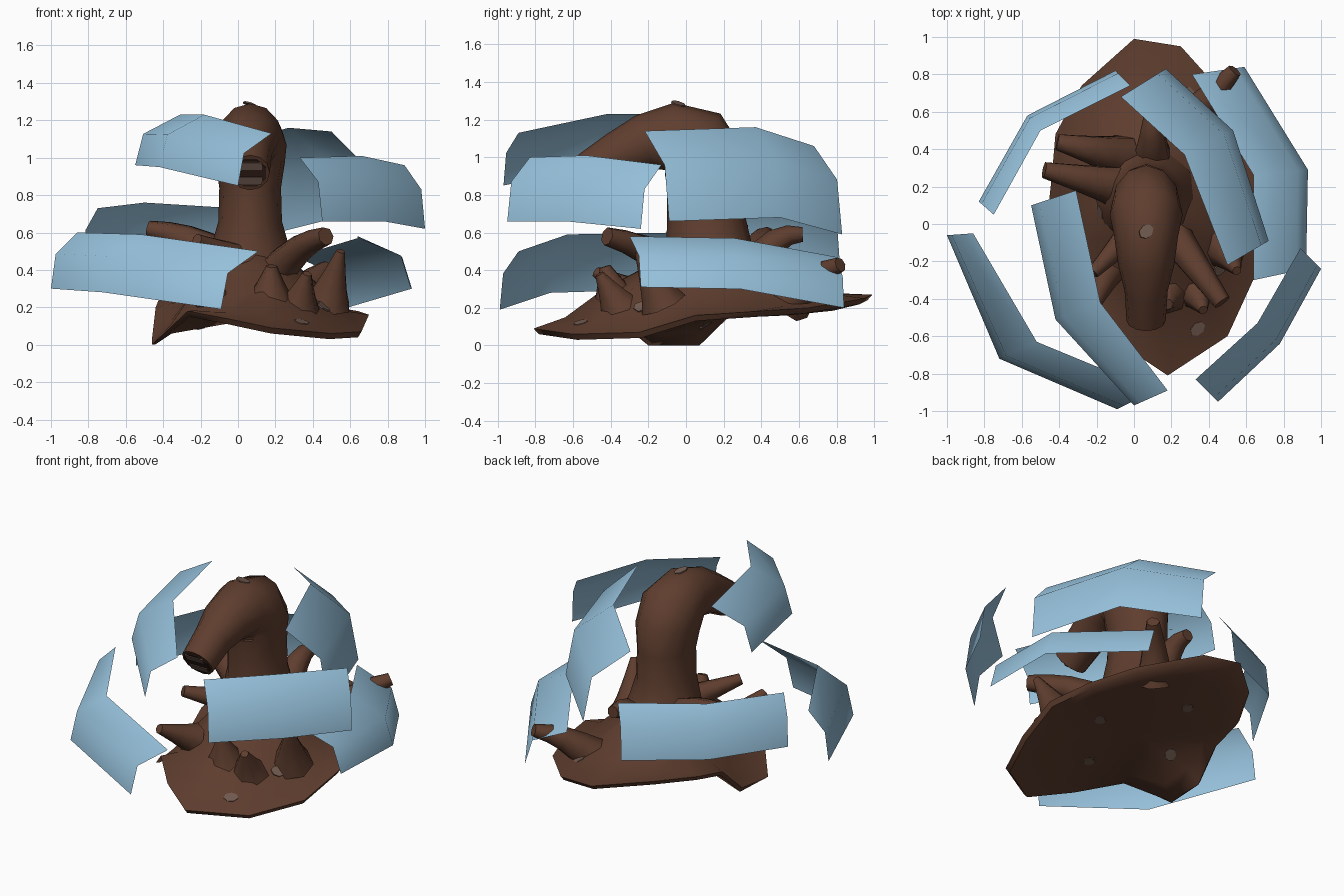
import bpy, bmesh, math, random
from mathutils import Vector
from mathutils.bvhtree import BVHTree

if "Cube" in bpy.data.objects:
    bpy.data.objects.remove(bpy.data.objects["Cube"])

random.seed(4)


def material(name, rgb):
    m = bpy.data.materials.new(name)
    m.diffuse_color = (*rgb, 1)
    m.use_nodes = True
    m.node_tree.nodes["Principled BSDF"].inputs["Base Color"].default_value = m.diffuse_color
    return m


MUD = material("mud brown", (0.115, 0.048, 0.028))
PEBBLE = material("pebble grey brown", (0.17, 0.105, 0.08))
DARK = material("mouth dark", (0.035, 0.016, 0.011))
BLUE = material("water blue", (0.31, 0.54, 0.72))


def make(name, verts, faces, mat, angle=60, solid=True):
    me = bpy.data.meshes.new(name)
    me.from_pydata([tuple(v) for v in verts], [], faces)
    if solid:
        bm = bmesh.new()
        bm.from_mesh(me)
        bmesh.ops.recalc_face_normals(bm, faces=bm.faces)
        bm.to_mesh(me)
        bm.free()
    me.materials.append(mat)
    ob = bpy.data.objects.new(name, me)
    bpy.context.collection.objects.link(ob)
    bpy.context.view_layer.objects.active = ob
    ob.select_set(True)
    bpy.ops.object.shade_smooth_by_angle(angle=math.radians(angle))
    ob.select_set(False)
    return ob


def bridge(rings, n):
    """Quads between consecutive rings of n vertices."""
    return [(r * n + i, r * n + (i + 1) % n, (r + 1) * n + (i + 1) % n, (r + 1) * n + i)
            for r in range(rings - 1) for i in range(n)]


def tube(name, pts, radii, side, n):
    """Closed tube through pts with (side, other) radii at each point."""
    verts = []
    for k, (p, (ra, rb)) in enumerate(zip(pts, radii)):
        t = (pts[min(k + 1, len(pts) - 1)] - pts[max(k - 1, 0)]).normalized()
        up = t.cross(side).normalized()
        for i in range(n):
            a = math.tau * i / n
            verts.append(p + side * math.cos(a) * ra + up * math.sin(a) * rb)
    last = (len(pts) - 1) * n
    faces = bridge(len(pts), n) + [tuple(range(n)), tuple(range(last, last + n))]
    return make(name, verts, faces, MUD)


def limb(name, root, tip, r0, r1, arch=0.0):
    """Tapered limb bowed upward by arch."""
    a, b = Vector(root), Vector(tip)
    run = b - a
    steps = [k / 4 for k in range(5)]
    pts = [a + run * t + Vector((0, 0, arch * math.sin(math.pi * t))) for t in steps]
    radii = [(r0 + (r1 - r0) * t ** 0.8,) * 2 for t in steps]
    return tube(name, pts, radii, Vector((-run.y, run.x, 0)).normalized(), 7)


# Sprawling mud base: rim outline, rings climbing to the trunk, thin underside
rim = [(.18, -.81, .09), (.5, -.6, .06), (.66, -.25, .07), (.70, .05, .16), (.64, .35, .18),
       (.52, .65, .2), (.25, .95, .25), (0, .99, .27), (-.28, .74, .28), (-.42, .48, .25),
       (-.44, .25, .2), (-.46, .07, .03), (-.46, -.2, .0), (-.27, -.42, .18), (-.06, -.65, .14)]
core = Vector((.07, .12, 0))
n = len(rim)
verts = []
for f, blend, z in ((.8, .5, .12), (.97, 1, -.03), (1, 1, 0), (.82, .5, .24), (.6, .2, .32),
                    (.36, 0, .42), (.2, 0, .5)):
    for x, y, rz in rim:
        p = core.lerp(Vector((x, y, 0)), f)
        wob = random.uniform(-.03, .03) if .3 < f < .9 and z > .2 else 0
        p.z = max(rz + z if blend == 1 else rz * blend + z * (1 - blend) + wob, 0)
        verts.append(p)
verts.append(Vector((.1, .1, .14)))
faces = bridge(7, n) + [tuple(range(6 * n, 7 * n))]
faces += [(i, (i + 1) % n, 7 * n) for i in range(n)]
body = [make("mud_base", verts, faces, MUD)]

# Thick trunk arching forward into a blunt snout: y, z, width, depth
spine = [(.14, .36, .27, .28), (.12, .52, .21, .23), (.11, .66, .17, .21), (.11, .84, .165, .21),
         (.10, .97, .185, .22), (.05, 1.07, .195, .21), (-.07, 1.11, .17, .18),
         (-.22, 1.08, .15, .15), (-.36, 1.015, .115, .125), (-.515, .92, .105, .11)]
right = Vector((1, 0, 0))
body.append(tube("trunk_and_head", [Vector((.065, s[0], s[1])) for s in spine],
                 [s[2:] for s in spine], right, 12))


def plate(name, mid, u, v, normal, ru, rv, mat, sides):
    """Thin polygon plate lying on a surface."""
    ring = []
    for h in (-.004, .004):
        for i in range(sides):
            a = math.tau * (i + .5) / sides
            ring.append(mid + u * math.cos(a) * ru + v * math.sin(a) * rv + normal * h)
    caps = [tuple(range(sides)), tuple(range(sides, 2 * sides))]
    return make(name, ring, bridge(2, sides) + caps, mat, 30)


# Mouth: dark plate with two rows of stubby teeth on the snout end
centre = Vector((.065, -.517, .918))
out = Vector((0, -.853, -.522))
up = Vector((0, -.522, .853))
plate("mouth", centre, right, up, out, .092, .09, DARK, 8)
for label, h in (("upper_teeth", .045), ("lower_teeth", -.045)):
    plate(label, centre + up * h + out * .004, right, up, out, .09, .032, PEBBLE, 4)

# Limbs and cones growing out of the mud
body += [
    limb("front_right_arm", (.18, -.02, .36), (.47, -.42, .58), .11, .05, .04),
    limb("right_spike", (.48, -.12, .22), (.55, -.25, .5), .13, .025),
    limb("front_cone", (.17, -.36, .2), (.18, -.43, .42), .16, .03),
    limb("front_right_cone", (.32, -.34, .18), (.37, -.46, .38), .13, .025),
    limb("front_left_arm", (0, -.03, .46), (-.22, -.26, .56), .09, .035),
    limb("left_arm", (-.08, .2, .45), (-.48, .29, .62), .12, .045, .03),
    limb("back_left_arm", (-.06, .36, .38), (-.41, .44, .58), .12, .045, .06),
    limb("back_arm", (.1, .34, .38), (.1, .62, .59), .11, .04, .07),
    limb("back_right_tentacle", (.3, .55, .22), (.54, .82, .43), .12, .04, .03),
    limb("left_claw", (-.15, -.25, .26), (-.24, -.48, .39), .1, .03),
]

# Pebble patches laid on the mud where vertical rays meet it
trees = [BVHTree.FromPolygons([v.co for v in o.data.vertices],
                              [p.vertices[:] for p in o.data.polygons]) for o in body]
above = [(.065, -.04), (-.18, .06), (.46, -.24), (.34, -.56), (.3, .7)]
below = [(.1, -.3), (.35, .1), (0, .5), (-.2, .1)]
for k, (x, y) in enumerate(above + below):
    top = 2 if k < len(above) else -1
    ray = Vector((0, 0, -1 if top > 0 else 1))
    hits = [h for h in (t.ray_cast(Vector((x, y, top)), ray) for t in trees) if h[0]]
    if hits:
        loc, normal, _, _ = min(hits, key=lambda h: h[3])
        u = normal.orthogonal().normalized()
        plate(f"pebble_patch_{k + 1}", loc, u, normal.cross(u), normal, .045, .035, PEBBLE, 7)


def sheet(name, low, high):
    """Curved sheet between two edges; the middle row bulges outward."""
    low, high = [Vector(p) for p in low], [Vector(p) for p in high]
    mid = [a.lerp(b, .18) for a, b in zip(low, high)]
    for m, a, b in zip(mid, low, high):
        m.z = a.z + (b.z - a.z) * .62
    quads = [(r * 3 + c, r * 3 + c + 1, r * 3 + c + 4, r * 3 + c + 3)
             for r in (0, 1) for c in (0, 1)]
    return make(name, low + mid + high, quads, BLUE, 60, solid=False)


# Curved water sheets circling the body
sheet("low_front_left_sheet", [(-1, -.06, .30), (-.72, -.72, .28), (-.09, -.99, .19)],
      [(-.86, -.05, .60), (-.52, -.63, .59), (.11, -.89, .50)])
sheet("high_left_sheet", [(-.55, .10, .96), (-.42, -.51, .95), (0, -.97, .85)],
      [(-.31, .18, 1.23), (-.18, -.42, 1.23), (.18, -.89, 1.13)])
sheet("high_front_right_sheet", [(.45, -.95, .66), (.78, -.64, .66), (1, -.24, .62)],
      [(.33, -.83, 1.0), (.66, -.53, 1.01), (.89, -.13, .96)])
sheet("low_back_left_sheet", [(-.83, .12, .42), (-.57, .58, .44), (-.10, .82, .40)],
      [(-.75, .05, .73), (-.50, .50, .76), (-.02, .74, .73)])
sheet("low_right_sheet", [(.92, -.24, .31), (.93, .29, .30), (.59, .84, .20)],
      [(.64, -.30, .58), (.64, .26, .57), (.31, .80, .47)])
sheet("high_back_right_sheet", [(.72, -.09, .66), (.53, .50, .68), (.17, .83, .59)],
      [(.50, -.22, 1.14), (.27, .37, 1.16), (-.07, .68, 1.06)])
